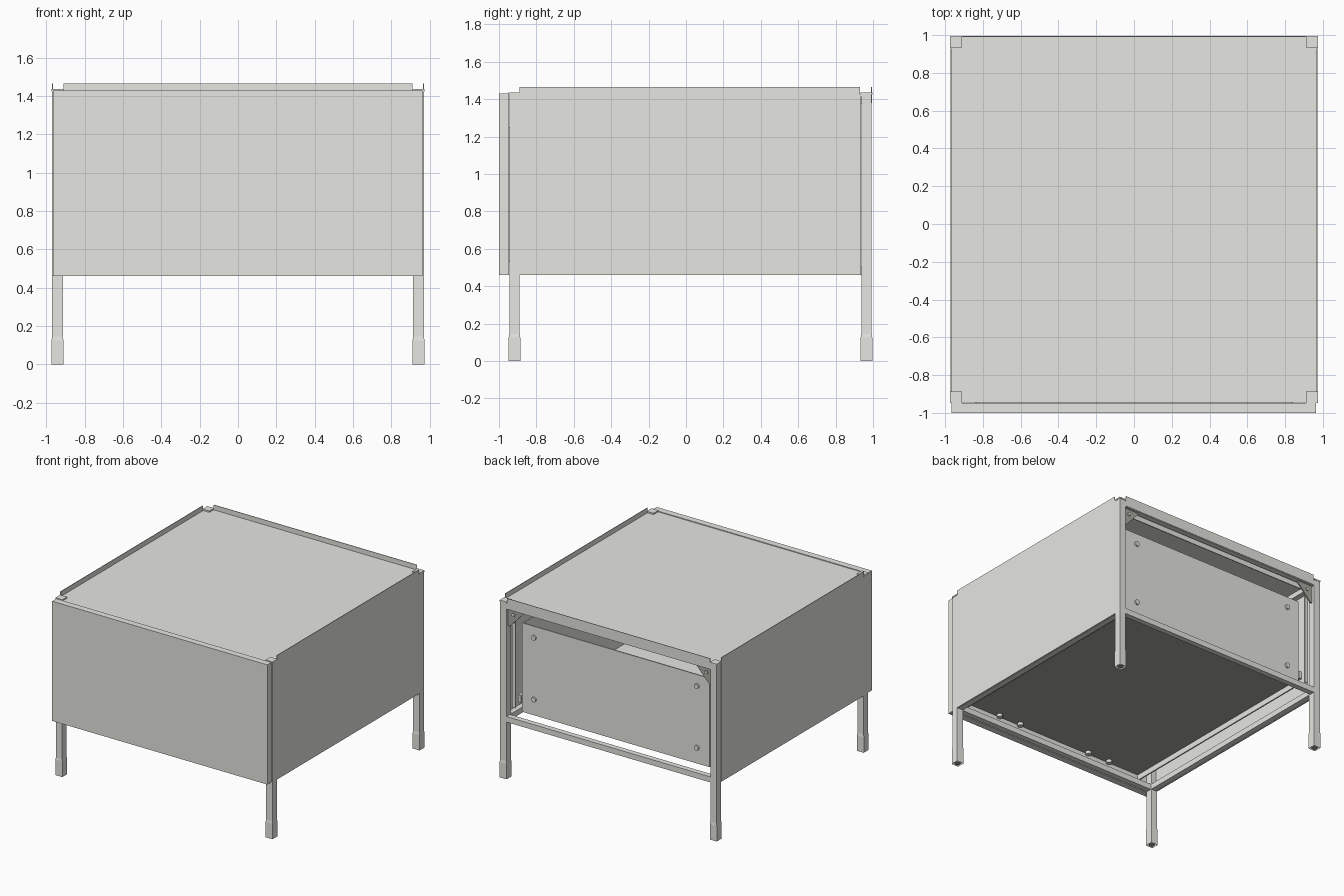
import bpy, bmesh, math
from mathutils import Matrix

if "Cube" in bpy.data.objects:
    bpy.data.objects.remove(bpy.data.objects["Cube"])


def material(name, rgb):
    m = bpy.data.materials.new(name)
    m.diffuse_color = (*rgb, 1)
    m.use_nodes = True
    m.node_tree.nodes["Principled BSDF"].inputs["Base Color"].default_value = m.diffuse_color
    return m


GREY = material("light warm grey steel", (0.79, 0.80, 0.75))
DARK = material("dark grey steel", (0.39, 0.40, 0.35))


def finish(bm, name, mat):
    bmesh.ops.recalc_face_normals(bm, faces=bm.faces)
    me = bpy.data.meshes.new(name)
    bm.to_mesh(me)
    bm.free()
    me.materials.append(mat)
    ob = bpy.data.objects.new(name, me)
    bpy.context.collection.objects.link(ob)
    return ob


def box(name, x0, x1, y0, y1, z0, z1, mat=GREY):
    bm = bmesh.new()
    m = Matrix.Translation(((x0 + x1) / 2, (y0 + y1) / 2, (z0 + z1) / 2)) @ \
        Matrix.Diagonal((abs(x1 - x0), abs(y1 - y0), abs(z1 - z0), 1))
    bmesh.ops.create_cube(bm, size=1, matrix=m)
    return finish(bm, name, mat)


def stud(name, loc, r, depth, axis="Z", mat=GREY):
    bm = bmesh.new()
    rot = Matrix.Rotation(math.pi / 2, 4, "X") if axis == "Y" else Matrix()
    bmesh.ops.create_cone(bm, cap_ends=True, segments=12, radius1=r, radius2=r,
                          depth=depth, matrix=Matrix.Translation(loc) @ rot)
    return finish(bm, name, mat)


def foot(name, x, y):
    # sleeve with a tapered top and a dark plug underneath
    bm = bmesh.new()
    rings = []
    for z, h in ((0, 0.031), (0.125, 0.031), (0.145, 0.028)):
        rings.append([bm.verts.new((x + sx * h, y + sy * h, z))
                      for sx, sy in ((-1, -1), (1, -1), (1, 1), (-1, 1))])
    for a, b in zip(rings, rings[1:]):
        for i in range(4):
            bm.faces.new((a[i], a[(i + 1) % 4], b[(i + 1) % 4], b[i]))
    bm.faces.new(rings[-1])
    base = bm.faces.new(rings[0][::-1])
    bmesh.ops.inset_region(bm, faces=[base], thickness=0.007)
    bmesh.ops.translate(bm, verts=base.verts, vec=(0, 0, 0.02))
    finish(bm, name, GREY)
    stud(name + "_plug", (x, y, 0.012), 0.022, 0.018, "Z", DARK)


def gusset(name, s):
    # triangular corner plate in the rear opening
    bm = bmesh.new()
    pts = [(0.915, 1.385), (0.775, 1.385), (0.775, 1.365), (0.895, 1.235), (0.915, 1.235)]
    f = bm.faces.new([bm.verts.new((s * x, 0.972, z)) for x, z in pts])
    r = bmesh.ops.extrude_face_region(bm, geom=[f])
    bmesh.ops.translate(bm, vec=(0, -0.01, 0),
                        verts=[v for v in r["geom"] if isinstance(v, bmesh.types.BMVert)])
    finish(bm, name, DARK)
    stud(name + "_bolt", (s * 0.865, 0.975, 1.335), 0.014, 0.014, "Y")


# Legs, caps and feet
for s, side in ((-1, "left"), (1, "right")):
    for y, end in ((-0.917, "front"), (0.965, "back")):
        x = s * 0.942
        box(f"{end}_{side}_leg", x - 0.028, x + 0.028, y - 0.028, y + 0.028, 0.1, 1.425)
        box(f"{end}_{side}_leg_cap", x - 0.031, x + 0.031, y - 0.031, y + 0.031, 1.425, 1.436)
        foot(f"{end}_{side}_foot", x, y)

# Horizontal frame rails, bottom and top
for z0, z1, lvl in ((0.46, 0.505, "bottom"), (1.375, 1.415, "top")):
    for y, end in ((-0.917, "front"), (0.968, "back")):
        box(f"{lvl}_{end}_rail", -0.915, 0.915, y - 0.022, y + 0.022, z0, z1)
    for s, side in ((-1, "left"), (1, "right")):
        box(f"{lvl}_{side}_rail", s * 0.915, s * 0.958, -0.89, 0.938, z0, z1)
box("inner_back_rail", -0.90, 0.90, 0.925, 0.932, 1.345, 1.41)

# Top sheet with raised lips on the back and sides
box("top_sheet", -0.967, 0.967, -0.945, 0.99, 1.415, 1.425)
box("back_lip", -0.91, 0.91, 0.989, 0.994, 1.38, 1.465)

# Side panels, lips, rear flanges, drawer runners and gussets
for s, side in ((-1, "left"), (1, "right")):
    box(f"{side}_panel", s * 0.960, s * 0.971, -0.889, 0.935, 0.46, 1.425)
    box(f"{side}_lip", s * 0.966, s * 0.971, -0.889, 0.93, 1.42, 1.465)
    box(f"{side}_panel_flange", s * 0.875, s * 0.905, 0.925, 0.933, 0.56, 1.375)
    box(f"{side}_runner", s * 0.848, s * 0.875, -0.88, 0.90, 0.60, 0.66)
    gusset(f"{side}_gusset", s)

# Drawer: thick front and an open box with a raised bottom behind it
box("drawer_front", -0.965, 0.963, -1.0, -0.947, 0.46, 1.43)
box("drawer_bottom", -0.832, 0.832, -0.947, 0.892, 0.575, 0.58, DARK)
box("drawer_liner", -0.832, 0.832, -0.947, 0.892, 0.581, 0.586)
box("drawer_back", -0.84, 0.84, 0.89, 0.90, 0.53, 1.25)
for s, side in ((-1, "left"), (1, "right")):
    box(f"drawer_{side}_side", s * 0.83, s * 0.841, -0.947, 0.90, 0.53, 1.25)

# Studs on the drawer back and bolts below the drawer
for s in (-1, 1):
    for z in (0.66, 1.16):
        stud("drawer_back_stud", (s * 0.73, 0.903, z), 0.02, 0.02, "Y")
    for x in (0.33, 0.53):
        stud("drawer_bottom_bolt", (s * x, -0.92, 0.565), 0.022, 0.025, "Z")
